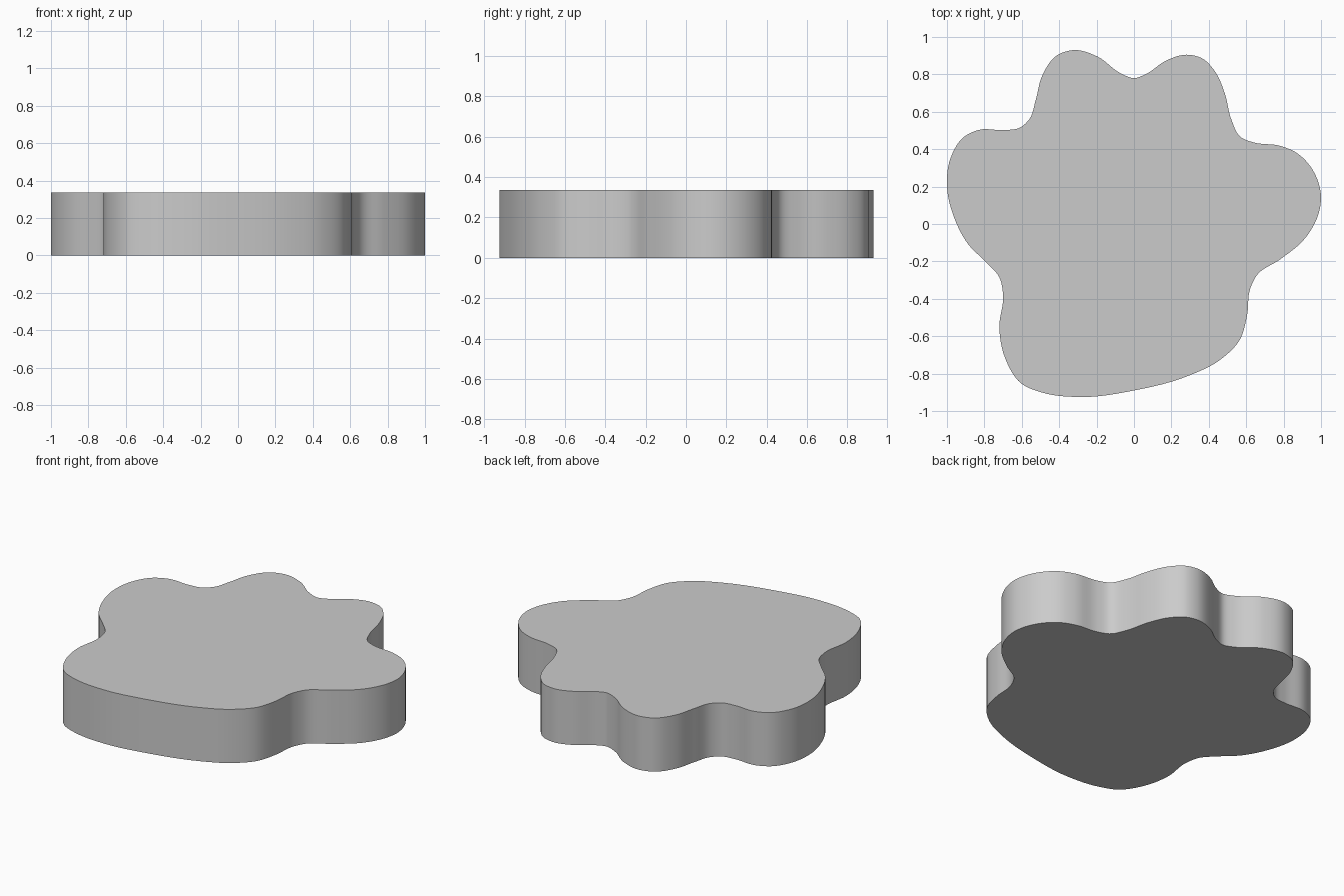
import bpy, bmesh, math
from mathutils import Vector
from mathutils.geometry import interpolate_bezier

if "Cube" in bpy.data.objects:
    bpy.data.objects.remove(bpy.data.objects["Cube"])

HEIGHT = 0.335
STEPS = 6

# outline control points, counter-clockwise from the back notch
OUTLINE = [
    (0, .78), (-.07, .805), (-.195, .895), (-.32, .93), (-.41, .903), (-.49, .795),
    (-.525, .665), (-.56, .56), (-.61, .515), (-.69, .502), (-.83, .503), (-.91, .465),
    (-.98, .355), (-1, .205), (-.96, .03), (-.885, -.11), (-.79, -.205), (-.72, -.285),
    (-.70, -.375), (-.72, -.555), (-.69, -.715), (-.60, -.855), (-.495, -.90),
    (-.28, -.925), (0, -.89), (.295, -.81), (.455, -.73), (.565, -.62), (.605, -.485),
    (.62, -.35), (.66, -.27), (.78, -.19), (.92, -.07), (.985, .05), (1, .14),
    (.955, .29), (.87, .38), (.78, .418), (.64, .436), (.57, .465), (.52, .56),
    (.485, .70), (.43, .82), (.365, .885), (.28, .905), (.165, .87), (.07, .805)]


def smooth_loop(points):
    """Closed smooth curve through the points, with distance-weighted tangents."""
    pts = [Vector((x, y, 0)) for x, y in points]
    n = len(pts)
    tangents = []
    for i, p in enumerate(pts):
        a, b = p - pts[i - 1], pts[(i + 1) % n] - p
        la, lb = a.length, b.length
        tangents.append((a / la * lb + b / lb * la) / (la + lb))
    loop = []
    for i, p in enumerate(pts):
        j = (i + 1) % n
        third = (pts[j] - p).length / 3
        loop += interpolate_bezier(p, p + tangents[i] * third,
                                   pts[j] - tangents[j] * third, pts[j], STEPS + 1)[:-1]
    return loop


# paw-shaped slab: fill the outline and extrude it upward
bm = bmesh.new()
base = bm.faces.new([bm.verts.new(p) for p in smooth_loop(OUTLINE)])
top = bmesh.ops.extrude_face_region(bm, geom=[base], use_keep_orig=True)["geom"]
bmesh.ops.translate(bm, vec=(0, 0, HEIGHT),
                    verts=[v for v in top if isinstance(v, bmesh.types.BMVert)])
bmesh.ops.recalc_face_normals(bm, faces=bm.faces)
mesh = bpy.data.meshes.new("paw_slab")
bm.to_mesh(mesh)
bm.free()
slab = bpy.data.objects.new("paw_slab", mesh)
bpy.context.collection.objects.link(slab)

# smooth walls, sharp rims
bpy.context.view_layer.objects.active = slab
slab.select_set(True)
bpy.ops.object.shade_smooth_by_angle(angle=math.radians(35))
